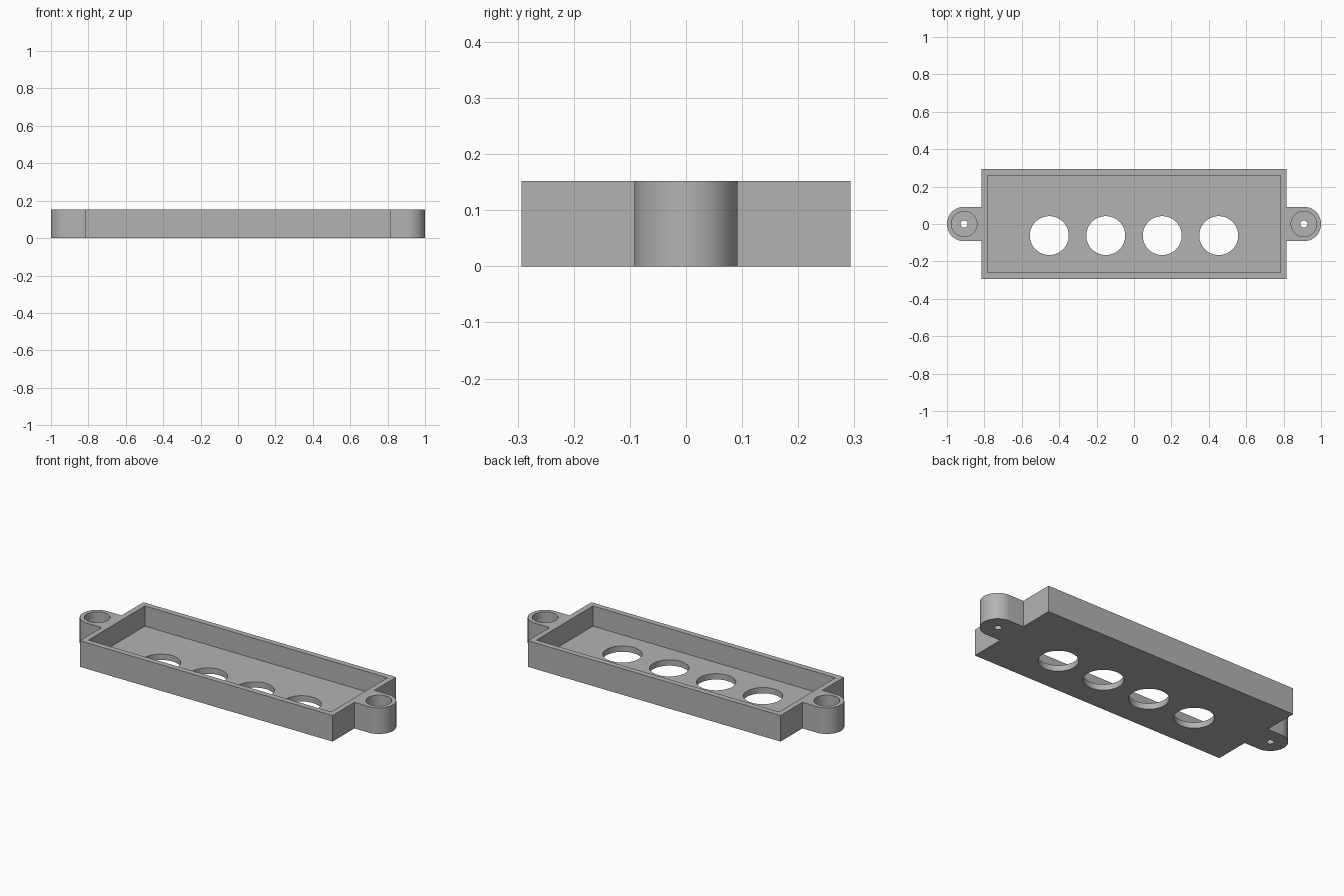
import bpy
import bmesh
from math import cos, sin, pi

cube = bpy.data.objects.get("Cube")
if cube:
    bpy.data.objects.remove(cube, do_unlink=True)

HEIGHT, FLOOR = 0.152, 0.034
HALF_X, HALF_Y, WALL = 0.815, 0.293, 0.033
LUG_X, LUG_R = 0.908, 0.092

grey = bpy.data.materials.new("plain grey")
grey.use_nodes = True
colour = (0.45, 0.45, 0.45, 1)
grey.diffuse_color = colour
grey.node_tree.nodes["Principled BSDF"].inputs["Base Color"].default_value = colour


def prism(name, outline, z0, z1):
    """Extrude a counter-clockwise outline from z0 up to z1."""
    bm = bmesh.new()
    base = bm.faces.new([bm.verts.new((x, y, z0)) for x, y in outline])
    top = bmesh.ops.extrude_face_region(bm, geom=[base])["geom"]
    verts = [v for v in top if isinstance(v, bmesh.types.BMVert)]
    bmesh.ops.translate(bm, verts=verts, vec=(0, 0, z1 - z0))
    bmesh.ops.recalc_face_normals(bm, faces=bm.faces)
    mesh = bpy.data.meshes.new(name)
    bm.to_mesh(mesh)
    bm.free()
    mesh.materials.append(grey)
    obj = bpy.data.objects.new(name, mesh)
    bpy.context.collection.objects.link(obj)
    return obj


def arc(cx, cy, r, start, end, steps):
    angles = [start + (end - start) * i / steps for i in range(steps + 1)]
    return [(cx + r * cos(a), cy + r * sin(a)) for a in angles]


def cut(target, outline, z0, z1):
    """Cut a prism out of the target and discard the cutter."""
    cutter = prism("cutter", outline, z0, z1)
    cutter.hide_render = True
    mod = target.modifiers.new("cut", "BOOLEAN")
    mod.operation, mod.solver, mod.object = "DIFFERENCE", "EXACT", cutter
    bpy.context.view_layer.objects.active = target
    bpy.ops.object.modifier_apply(modifier=mod.name)
    bpy.data.objects.remove(cutter, do_unlink=True)


def circle(cx, cy, r):
    return arc(cx, cy, r, 0, 2 * pi, 64)[:-1]


# Outer body: rectangle with a rounded mounting lug on each end
half = [(HALF_X, -HALF_Y), (HALF_X, -LUG_R)]
half += arc(LUG_X, 0, LUG_R, -pi / 2, pi / 2, 32)
half += [(HALF_X, LUG_R), (HALF_X, HALF_Y)]
tray = prism("mounting_tray", half + [(-x, -y) for x, y in half], 0, HEIGHT)

# Open pocket inside the walls
px, py = HALF_X - WALL, HALF_Y - WALL
cut(tray, [(-px, -py), (px, -py), (px, py), (-px, py)], FLOOR, HEIGHT + 0.1)

# Row of four round openings through the floor
for i in range(4):
    cut(tray, circle((i - 1.5) * 0.302, -0.062, 0.104), -0.1, HEIGHT)

# Counterbored screw holes in the lugs
for side in (-1, 1):
    cut(tray, circle(side * LUG_X, 0, 0.068), FLOOR, HEIGHT + 0.1)
    cut(tray, circle(side * LUG_X, 0, 0.019), -0.1, HEIGHT)

bpy.ops.object.select_all(action="DESELECT")
tray.select_set(True)
bpy.context.view_layer.objects.active = tray
bpy.ops.object.shade_smooth_by_angle(angle=pi / 6)
